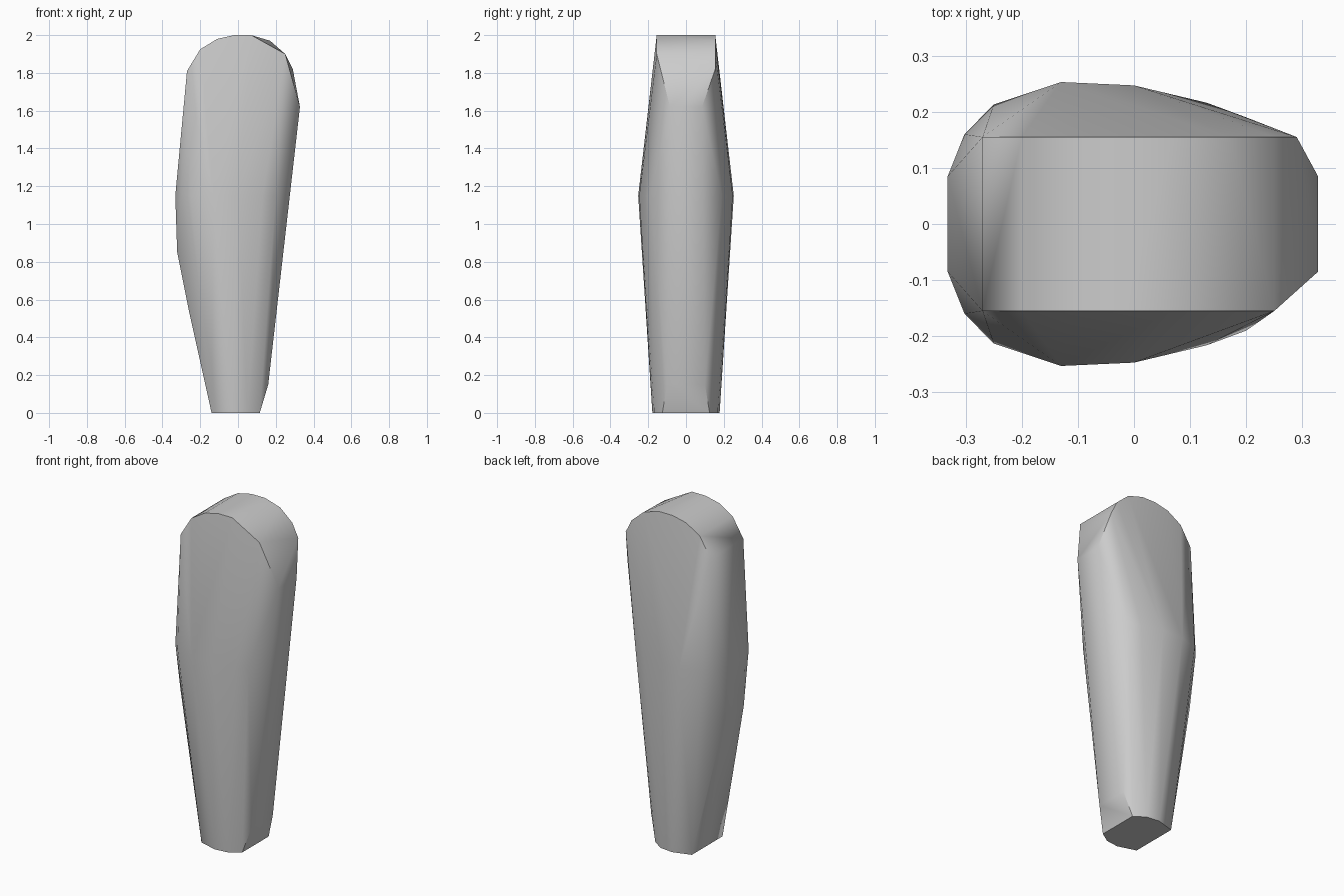
import bpy
import bmesh
import math

cube = bpy.data.objects.get("Cube")
if cube:
    bpy.data.objects.remove(cube)

grey = bpy.data.materials.new("plain grey")
grey.use_nodes = True
colour = (0.6, 0.6, 0.6, 1)
grey.diffuse_color = colour
grey.node_tree.nodes["Principled BSDF"].inputs["Base Color"].default_value = colour

# Mirrored cross-sections: height, then (x, half depth) pairs
sections = {
    0.0: [(-0.14, 0.145), (-0.03, 0.178), (0.05, 0.168), (0.115, 0.125)],
    0.15: [(0.16, 0.1)],
    0.55: [(-0.262, 0.1)],
    0.85: [(-0.322, 0.085)],
    1.15: [(-0.332, 0.085), (-0.302, 0.16), (-0.25, 0.213), (-0.13, 0.253),
           (0.0, 0.247), (0.13, 0.216), (0.2, 0.19)],
    1.62: [(0.328, 0.085)],
}
points = [(x, side * y, z) for z, row in sections.items()
          for x, y in row for side in (-1, 1)]

# Rounded crown, with one clipped corner on the front
crown = [(-0.27, 1.81), (-0.2, 1.925), (-0.11, 1.98), (-0.02, 2.0),
         (0.07, 2.0), (0.17, 1.97), (0.25, 1.9), (0.29, 1.82)]
points += [(x, 0.155, z) for x, z in crown]
points += [(x, -0.155, z) for i, (x, z) in enumerate(crown) if i not in (5, 7)]

# Wrap the sections into one convex body
bm = bmesh.new()
verts = [bm.verts.new(p) for p in points]
hull = bmesh.ops.convex_hull(bm, input=verts)
loose = {v for v in hull["geom_interior"] + hull["geom_unused"]
         if isinstance(v, bmesh.types.BMVert)}
bmesh.ops.delete(bm, geom=list(loose), context='VERTS')
bmesh.ops.recalc_face_normals(bm, faces=bm.faces)
mesh = bpy.data.meshes.new("tapered_body")
bm.to_mesh(mesh)
bm.free()
mesh.materials.append(grey)

body = bpy.data.objects.new("tapered_body", mesh)
bpy.context.collection.objects.link(body)
bpy.ops.object.select_all(action='DESELECT')
body.select_set(True)
bpy.context.view_layer.objects.active = body
bpy.ops.object.shade_smooth_by_angle(angle=math.radians(40))
